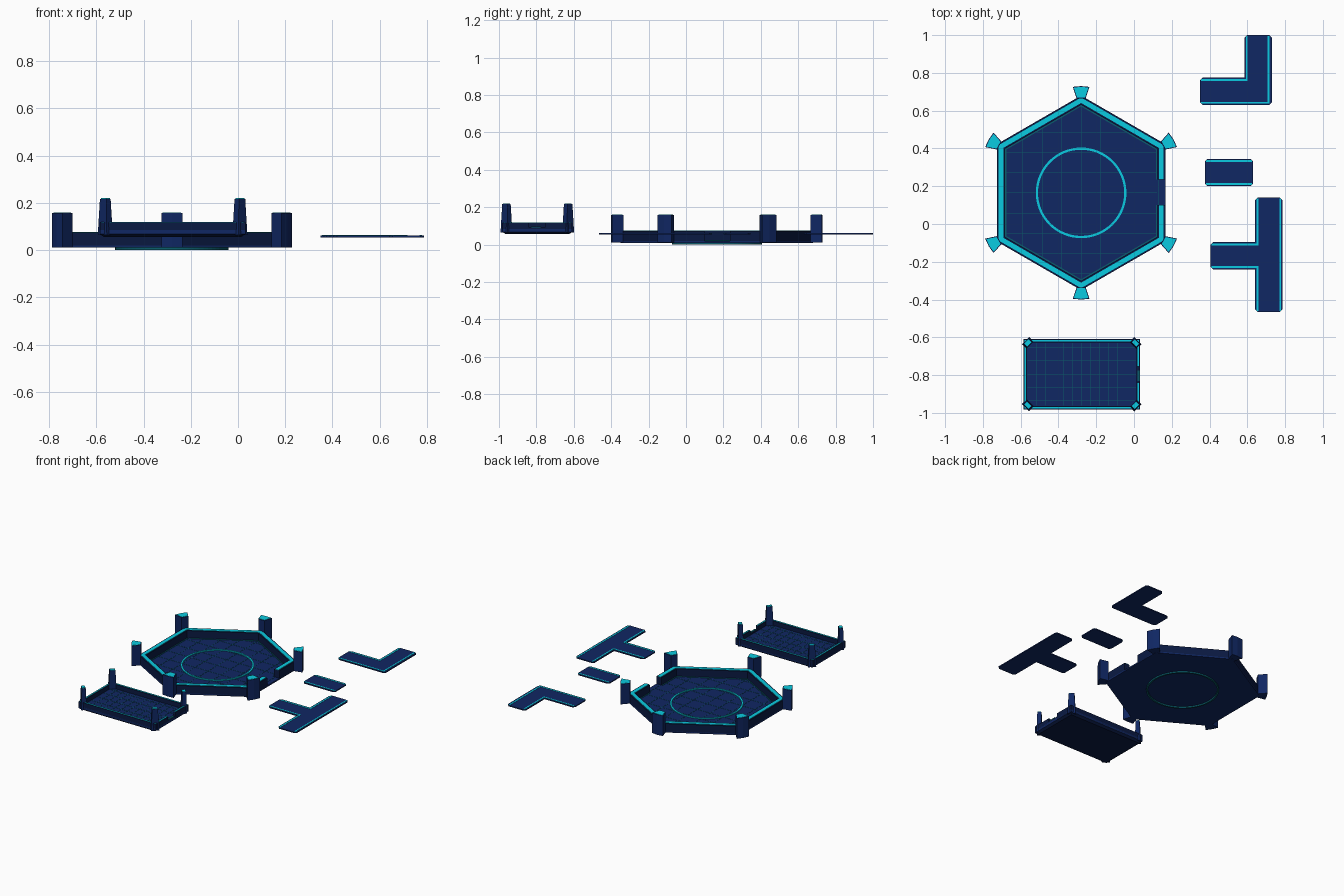
import bpy, bmesh, math

if "Cube" in bpy.data.objects:
    bpy.data.objects.remove(bpy.data.objects["Cube"])

def material(name, rgb):
    m = bpy.data.materials.new(name)
    m.diffuse_color = (*rgb, 1)
    m.use_nodes = True
    m.node_tree.nodes["Principled BSDF"].inputs["Base Color"].default_value = m.diffuse_color
    return m

NAVY = material("navy", (0.005, 0.020, 0.125))
DARK = material("dark_navy", (0.003, 0.010, 0.055))
CYAN = material("cyan", (0.003, 0.60, 0.75))
TEAL = material("teal", (0.003, 0.11, 0.15))

def finish(name, bm, mat):
    bmesh.ops.recalc_face_normals(bm, faces=bm.faces)
    me = bpy.data.meshes.new(name)
    bm.to_mesh(me)
    bm.free()
    me.materials.append(mat)
    ob = bpy.data.objects.new(name, me)
    bpy.context.collection.objects.link(ob)
    return ob

def loft(bm, low, high, z0, z1):
    """Closed prism or frustum between two matching outlines."""
    a = [bm.verts.new((x, y, z0)) for x, y in low]
    b = [bm.verts.new((x, y, z1)) for x, y in high]
    n = len(a)
    for i in range(n):
        j = (i + 1) % n
        bm.faces.new((a[i], a[j], b[j], b[i]))
    bm.faces.new(a[::-1])
    bm.faces.new(b)

def prism(name, pts, z0, z1, mat, top=None):
    bm = bmesh.new()
    loft(bm, pts, top or pts, z0, z1)
    return finish(name, bm, mat)

def boxes(name, rects, z0, z1, mat):
    bm = bmesh.new()
    for x0, y0, x1, y1 in rects:
        loft(bm, [(x0, y0), (x1, y0), (x1, y1), (x0, y1)],
             [(x0, y0), (x1, y0), (x1, y1), (x0, y1)], z0, z1)
    return finish(name, bm, mat)

def band(name, outer, inner, z0, z1, mat, closed=False):
    """Wall of rectangular section between two outlines."""
    bm = bmesh.new()
    secs = [[bm.verts.new(v) for v in ((*o, z0), (*o, z1), (*i, z1), (*i, z0))]
            for o, i in zip(outer, inner)]
    n = len(secs)
    for k in range(n if closed else n - 1):
        s, t = secs[k], secs[(k + 1) % n]
        for i in range(4):
            j = (i + 1) % 4
            bm.faces.new((s[i], s[j], t[j], t[i]))
    if not closed:
        bm.faces.new(secs[0])
        bm.faces.new(secs[-1][::-1])
    return finish(name, bm, mat)

def chamfer(pts, c):
    """Cut the convex corners of a counter-clockwise outline."""
    out, n = [], len(pts)
    for i, (x, y) in enumerate(pts):
        (px, py), (nx, ny) = pts[i - 1], pts[(i + 1) % n]
        if (x - px) * (ny - y) - (y - py) * (nx - x) <= 0:
            out.append((x, y))
            continue
        for qx, qy in ((px, py), (nx, ny)):
            d = math.hypot(qx - x, qy - y)
            out.append((x + (qx - x) * c / d, y + (qy - y) * c / d))
    return out

# ---- hexagonal arena ----
CX, CY, R = -0.28, 0.165, 0.515

def hexagon(d, gap=True):
    r = R - d / math.cos(math.pi / 6)
    a = r * math.cos(math.pi / 6)
    pts = [(CX + r * math.cos(math.radians(t)), CY + r * math.sin(math.radians(t)))
           for t in range(30, 390, 60)]
    return [(CX + a, 0.235)] + pts + [(CX + a, 0.10)] if gap else pts

def circle(r, n=64):
    return [(CX + r * math.cos(2 * math.pi * i / n), CY + r * math.sin(2 * math.pi * i / n))
            for i in range(n)]

prism("arena_floor", hexagon(0, False), 0.010, 0.020, NAVY)
band("arena_wall", hexagon(0), hexagon(0.042), 0.012, 0.074, DARK)
band("arena_rim_light", hexagon(0.009), hexagon(0.034), 0.073, 0.077, CYAN)
band("arena_floor_edge", hexagon(0.044), hexagon(0.050), 0.019, 0.023, TEAL)
band("arena_floor_ring", circle(0.240), circle(0.228), 0.019, 0.026, CYAN, True)
band("arena_underside_ring", circle(0.240), circle(0.228), 0.0, 0.011, TEAL, True)

# floor grid clipped to the hexagon
apo = (R - 0.05) * math.cos(math.pi / 6)
grid, w = [], 0.0012
for i in range(-4, 5):
    x = i * 0.103
    h = R - 0.055 - abs(x) * math.tan(math.pi / 6)
    grid.append((CX + x - w, CY - h, CX + x + w, CY + h))
    y = i * 0.107
    h = min(apo, (R - 0.055 - abs(y)) * math.sqrt(3))
    grid.append((CX - h, CY + y - w, CX + h, CY + y + w))
boxes("arena_floor_grid", grid, 0.0195, 0.0212, TEAL)

# wedge pillars on the six corners
def wedge(t, r0, r1, w0, w1):
    c, s = math.cos(t), math.sin(t)
    plan = [(r0, -w0), (r1 - 0.004, -w1), (r1, 0), (r1 - 0.004, w1), (r0, w0)]
    return [(CX + u * c - v * s, CY + u * s + v * c) for u, v in plan]

for k in range(6):
    t = math.radians(30 + 60 * k)
    prism(f"arena_pillar_{k+1}", wedge(t, 0.500, 0.565, 0.024, 0.044), 0.012, 0.158, NAVY)
    prism(f"arena_pillar_cap_{k+1}", wedge(t, 0.505, 0.561, 0.021, 0.039), 0.157, 0.160, CYAN)

# ---- rectangular tray ----
TX, TY, HX, HY = -0.277, -0.795, 0.308, 0.186

def tray(d, gap=True):
    x, y = HX - d, HY - d
    c = [(TX + x, TY + y), (TX - x, TY + y), (TX - x, TY - y), (TX + x, TY - y)]
    return [(TX + x, -0.755)] + c + [(TX + x, -0.84)] if gap else c

prism("tray_base", tray(0.016, False), 0.056, 0.068, DARK, tray(0, False))
prism("tray_floor", tray(0, False), 0.068, 0.085, NAVY)
band("tray_wall", tray(0), tray(0.018), 0.068, 0.117, DARK)
band("tray_rim_light", tray(0.004), tray(0.013), 0.116, 0.119, CYAN)
boxes("tray_doorway_light", [(TX + HX - 0.012, -0.83, TX + HX + 0.001, -0.775)], 0.092, 0.097, TEAL)
boxes("tray_doorway_sill", [(TX + HX - 0.018, -0.84, TX + HX, -0.755)], 0.084, 0.093, DARK)

ix, iy = HX - 0.02, HY - 0.02
lines = [(TX + i * 0.048 - w, TY - iy, TX + i * 0.048 + w, TY + iy) for i in range(-5, 6)]
lines += [(TX - ix, TY + j * 0.07 - w, TX + ix, TY + j * 0.07 + w) for j in range(-2, 3)]
boxes("tray_floor_grid", lines, 0.0845, 0.0862, TEAL)

# tapered diagonal corner posts
def slab(cx, cy, sx, sy, u, v):
    k = math.sqrt(0.5)
    return [(cx + k * (a * sx - b * sy), cy + k * (a * sy + b * sx))
            for a, b in ((-u, -v), (u, -v), (u, v), (-u, v))]

for sx in (-1, 1):
    for sy in (-1, 1):
        tag = ("left" if sx < 0 else "right") + ("_front" if sy < 0 else "_back")
        cx, cy = TX + sx * 0.285, TY + sy * 0.165
        prism("tray_post_" + tag, slab(cx, cy, sx, sy, 0.018, 0.027), 0.064, 0.217, NAVY,
              slab(cx, cy, sx, sy, 0.013, 0.019))
        prism("tray_post_cap_" + tag, slab(cx, cy, sx, sy, 0.011, 0.016), 0.216, 0.221, CYAN)

# ---- corridor tiles ----
def tile(name, pts, strips):
    prism(name, chamfer(pts, 0.014), 0.054, 0.0615, NAVY)
    boxes(name + "_lights", strips, 0.061, 0.063, CYAN)

s, e = 0.010, 0.012   # strip width and inset

def hs(x0, x1, y):
    return (x0, y, x1, y + s)

def vs(x, y0, y1):
    return (x, y0, x + s, y1)

tile("corner_corridor",
     [(0.35, 0.63), (0.73, 0.63), (0.73, 1.0), (0.585, 1.0), (0.585, 0.775), (0.35, 0.775)],
     [hs(0.355, 0.718, 0.63 + e - 0.005), vs(0.718 - s, 0.647, 0.995),
      hs(0.355, 0.602, 0.775 - e - 0.005), vs(0.592, 0.768, 0.995)])
tile("straight_corridor",
     [(0.375, 0.20), (0.63, 0.20), (0.63, 0.345), (0.375, 0.345)],
     [hs(0.38, 0.625, 0.207), hs(0.38, 0.625, 0.328)])
tile("tee_corridor",
     [(0.405, -0.24), (0.64, -0.24), (0.64, -0.465), (0.787, -0.465), (0.787, 0.14),
      (0.64, 0.14), (0.64, -0.095), (0.405, -0.095)],
     [hs(0.41, 0.648, -0.232), hs(0.41, 0.648, -0.113), vs(0.648, -0.46, -0.222),
      vs(0.648, -0.113, 0.135), vs(0.769, -0.46, 0.135)])
